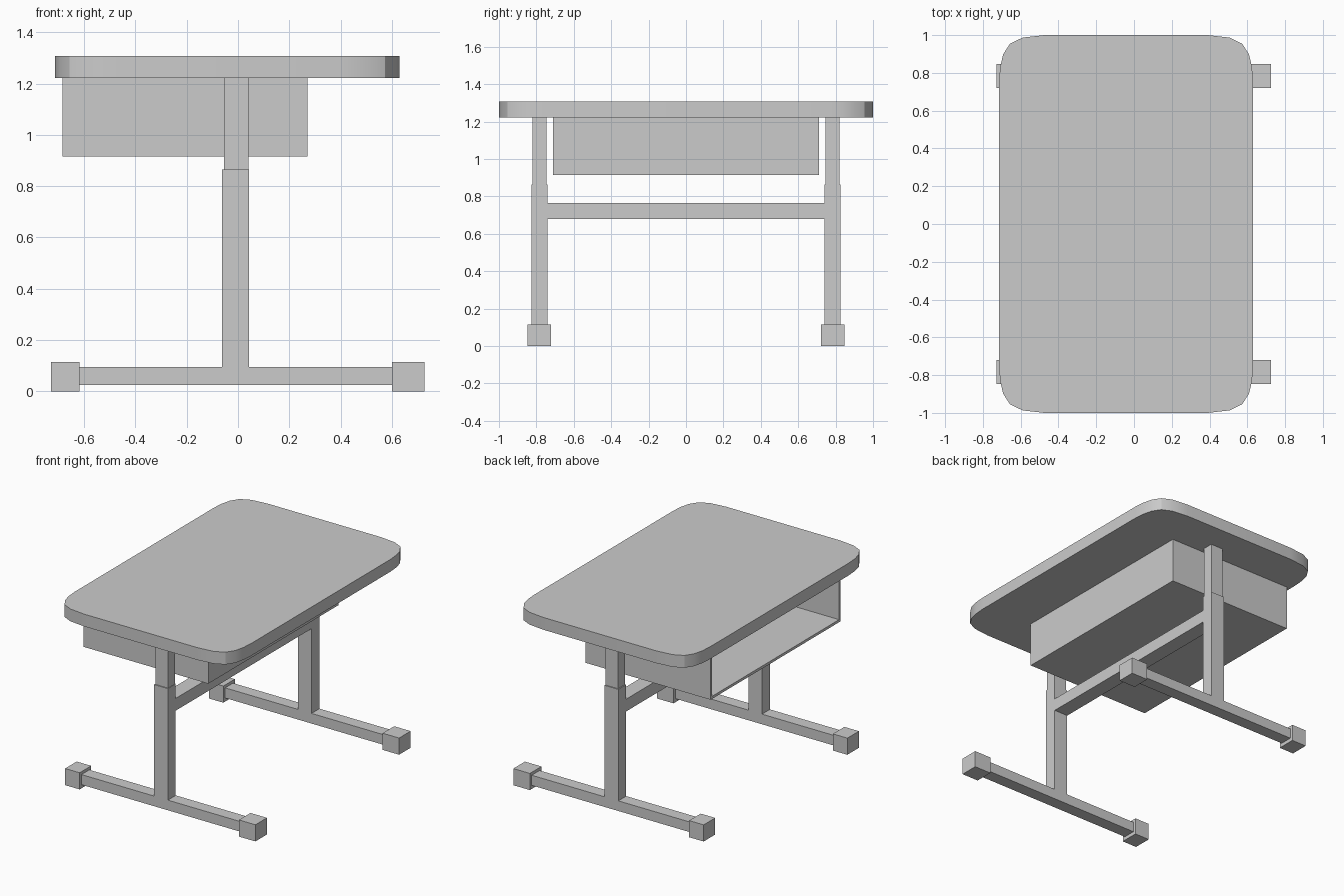
import bpy, bmesh

if "Cube" in bpy.data.objects:
    bpy.data.objects.remove(bpy.data.objects["Cube"])


def finish(name, bm):
    bmesh.ops.recalc_face_normals(bm, faces=bm.faces)
    mesh = bpy.data.meshes.new(name)
    bm.to_mesh(mesh)
    bm.free()
    obj = bpy.data.objects.new(name, mesh)
    bpy.context.collection.objects.link(obj)
    return obj


def extrude(name, pts, vec):
    """Extrude a closed 3D outline along vec into a solid."""
    bm = bmesh.new()
    face = bm.faces.new([bm.verts.new(p) for p in pts])
    new = bmesh.ops.extrude_face_region(bm, geom=[face], use_keep_orig=True)["geom"]
    verts = [g for g in new if isinstance(g, bmesh.types.BMVert)]
    bmesh.ops.translate(bm, verts=verts, vec=vec)
    return finish(name, bm)


def box(name, x, y, z):
    pts = [(x[0], y[0], z[0]), (x[1], y[0], z[0]), (x[1], y[1], z[0]), (x[0], y[1], z[0])]
    return extrude(name, pts, (0, 0, z[1] - z[0]))


# Tabletop: soft squarish corners, five segments each
X0, X1, Z0, Z1 = -0.714, 0.63, 1.222, 1.307
corner = [(0, 0.24), (0.006, 0.165), (0.022, 0.1), (0.058, 0.045), (0.125, 0.013), (0.24, 0)]
outline = [(X0 + a, -1 + b) for a, b in corner]
outline += [(X1 - a, -1 + b) for a, b in reversed(corner)]
outline += [(X1 - a, 1 - b) for a, b in corner]
outline += [(X0 + a, 1 - b) for a, b in reversed(corner)]
top = extrude("tabletop", [(x, y, Z0) for x, y in outline], (0, 0, Z1 - Z0))
bpy.context.view_layer.objects.active = top
top.select_set(True)
bpy.ops.object.shade_smooth_by_angle()
top.select_set(False)

# Storage tray: U-shaped walls plus bottom, open toward -x
T = 0.018
TX, TY, TZ = (-0.685, 0.27), 0.71, (0.915, Z0)
walls = [(TX[0], -TY), (TX[1], -TY), (TX[1], TY), (TX[0], TY),
         (TX[0], TY - T), (TX[1] - T, TY - T), (TX[1] - T, -TY + T), (TX[0], -TY + T)]
extrude("tray_walls", [(x, y, TZ[0]) for x, y in walls], (0, 0, TZ[1] - TZ[0]))
box("tray_bottom", (TX[0], TX[1] - T), (-TY + T, TY - T), (TZ[0], TZ[0] + T))

# Leg frames: upside-down T, telescoping upper post and foot caps on each side
t_shape = [(-0.62, 0.025), (0.60, 0.025), (0.60, 0.095), (0.043, 0.095),
           (0.043, 0.865), (-0.062, 0.865), (-0.062, 0.095), (-0.62, 0.095)]
for s, side in ((-1, "front"), (1, "back")):
    extrude(side + "_leg", [(x, s * 0.741, z) for x, z in t_shape], (0, s * 0.086, 0))
    box(side + "_upper_post", (-0.055, 0.04), (s * 0.746, s * 0.82), (0.865, Z0))
    for end, x in (("left", (-0.728, -0.617)), ("right", (0.60, 0.726))):
        box(f"{side}_{end}_foot_cap", x, (s * 0.721, s * 0.847), (0, 0.115))

# Crossbar joining the legs
box("crossbar", (-0.062, 0.043), (-0.741, 0.741), (0.68, 0.765))
